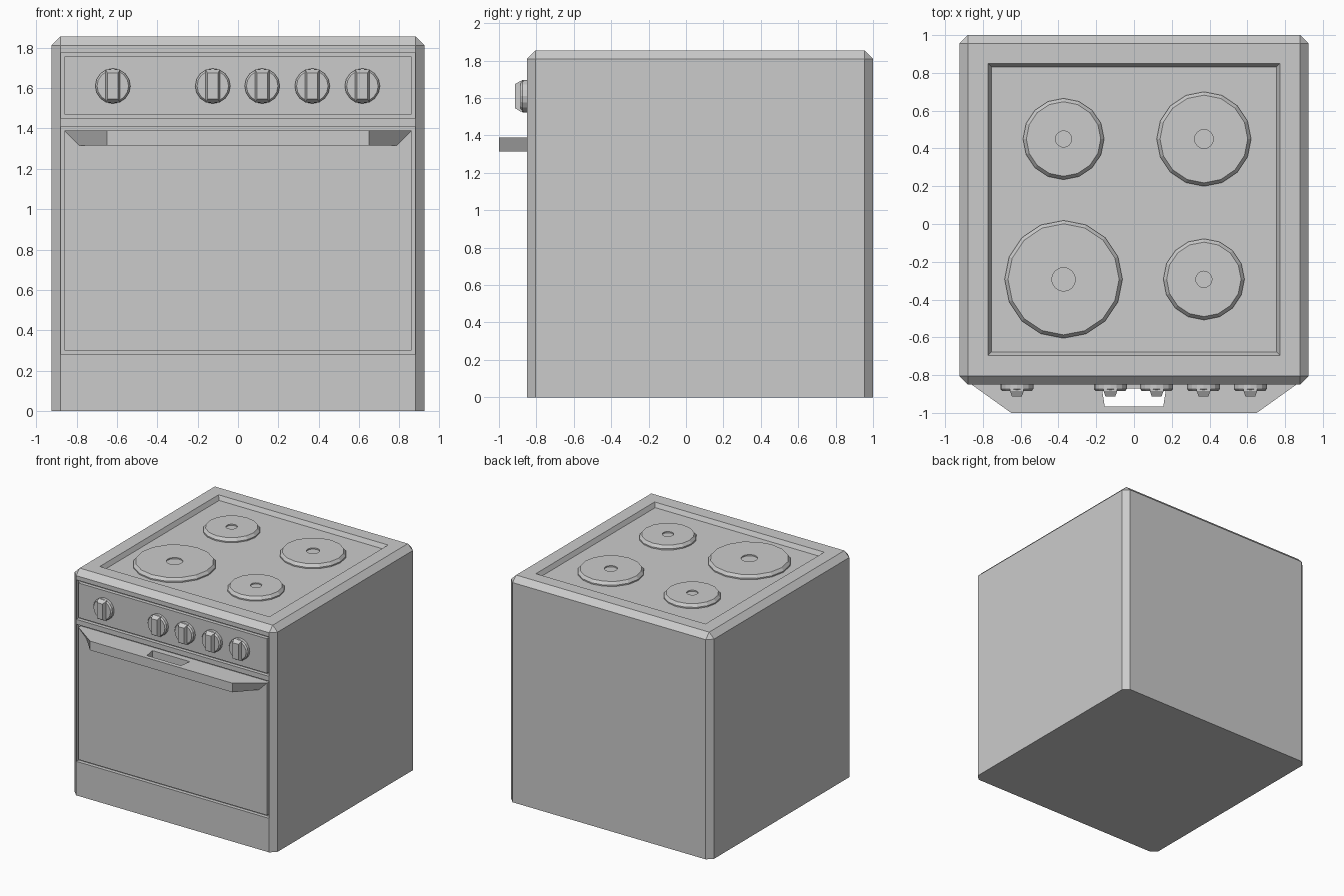
import bpy, bmesh
from math import cos, sin, pi
from mathutils import Vector

if "Cube" in bpy.data.objects:
    bpy.data.objects.remove(bpy.data.objects["Cube"])


def finish(name, bm):
    bmesh.ops.recalc_face_normals(bm, faces=bm.faces)
    me = bpy.data.meshes.new(name)
    bm.to_mesh(me)
    bm.free()
    ob = bpy.data.objects.new(name, me)
    bpy.context.collection.objects.link(ob)
    return ob


def loft(name, rings):
    """Solid skinned through rings of equal point count, capped at both ends."""
    bm = bmesh.new()
    loops = [[bm.verts.new(p) for p in r] for r in rings]
    n = len(loops[0])
    for a, b in zip(loops, loops[1:]):
        for i in range(n):
            j = (i + 1) % n
            bm.faces.new((a[i], a[j], b[j], b[i]))
    bm.faces.new(loops[0])
    bm.faces.new(loops[-1])
    return finish(name, bm)


def rect(x, y0, y1, z):
    return [(-x, y0, z), (x, y0, z), (x, y1, z), (-x, y1, z)]


def box(name, x, y0, y1, z0, z1):
    return loft(name, [rect(x, y0, y1, z0), rect(x, y0, y1, z1)])


def cut(target, cutter):
    cutter.hide_render = True
    m = target.modifiers.new("cut", 'BOOLEAN')
    m.operation = 'DIFFERENCE'
    m.solver = 'EXACT'
    m.object = cutter
    bpy.context.view_layer.objects.active = target
    bpy.ops.object.modifier_apply(modifier=m.name)
    bpy.data.objects.remove(cutter)


FRONT, TOP, C = -0.85, 1.855, 0.045

# Cabinet: chamfered on the upright and top edges
def outline(inset, z):
    x, y0, y1, c = 0.925 - inset, FRONT + inset, 1 - inset, C - inset
    c = max(c, 0.0005)
    return [(-x + c, y0, z), (x - c, y0, z), (x, y0 + c, z), (x, y1 - c, z),
            (x - c, y1, z), (-x + c, y1, z), (-x, y1 - c, z), (-x, y0 + c, z)]

body = loft("cabinet", [outline(0, 0), outline(0, TOP - C), outline(C, TOP)])

# Sunken hob with sloped walls
DEPTH = 0.035
def hob_ring(h, z):
    return rect(h, 0.0775 - h, 0.0775 + h, z)
cut(body, loft("hob_cutter", [hob_ring(0.755, TOP - DEPTH), hob_ring(0.773, TOP),
                              hob_ring(0.773, TOP + 0.1)]))

# Front openings and the flush panels in them, leaving a narrow groove
for name, z0, z1 in (("control_panel", 1.45, 1.775), ("oven_door", 0.28, 1.41)):
    cut(body, box("opening_cutter", 0.878, FRONT - 0.1, FRONT + 0.03, z0, z1))
    box(name, 0.86, FRONT, FRONT + 0.04, z0 + 0.02, z1 - 0.02)

# Door handle: tapered slab with a slot through it
def handle_ring(back, z):
    return [(-0.65, -1, z), (0.65, -1, z), (back, FRONT, z), (-back, FRONT, z)]
handle = loft("door_handle", [handle_ring(0.785, 1.315), handle_ring(0.86, 1.39)])
def slot_ring(z):
    return [(-0.155, -0.965, z), (0.155, -0.965, z), (0.17, -0.87, z), (-0.17, -0.87, z)]
cut(handle, loft("slot_cutter", [slot_ring(1.2), slot_ring(1.5)]))


# Hot plates: low discs with a shallow dimple
def disc(cx, cy, r, z):
    return [(cx + r * cos(i * pi / 8), cy + r * sin(i * pi / 8), z) for i in range(16)]

for x, y, r in ((-0.373, 0.45, 0.215), (0.37, 0.45, 0.25),
                (-0.373, -0.293, 0.312), (0.37, -0.293, 0.215)):
    z = TOP - DEPTH
    loft("hot_plate", [disc(x, y, r, z - 0.005), disc(x, y, r, z + 0.01),
                       disc(x, y, r - 0.018, z + 0.033), disc(x, y, r * 0.2, z + 0.033),
                       disc(x, y, r * 0.2, z + 0.023)])


# Control knobs: disc with a tapered grip bar
def knob_disc(cx, r, y):
    return [(cx + r * cos(i * pi / 8), y, 1.61 + r * sin(i * pi / 8)) for i in range(16)]

def grip_ring(cx, hx, hz, y):
    return [(cx + sx * hx, y, 1.61 + sz * hz)
            for sx, sz in ((-1, -1), (1, -1), (1, 1), (-1, 1))]

for x in (-0.62, -0.125, 0.12, 0.368, 0.616):
    loft("knob_base", [knob_disc(x, 0.087, FRONT + 0.005), knob_disc(x, 0.087, -0.873),
                       knob_disc(x, 0.078, -0.885)])
    loft("knob_grip", [grip_ring(x, 0.036, 0.082, -0.87), grip_ring(x, 0.036, 0.082, -0.885),
                       grip_ring(x, 0.026, 0.065, -0.913)])
